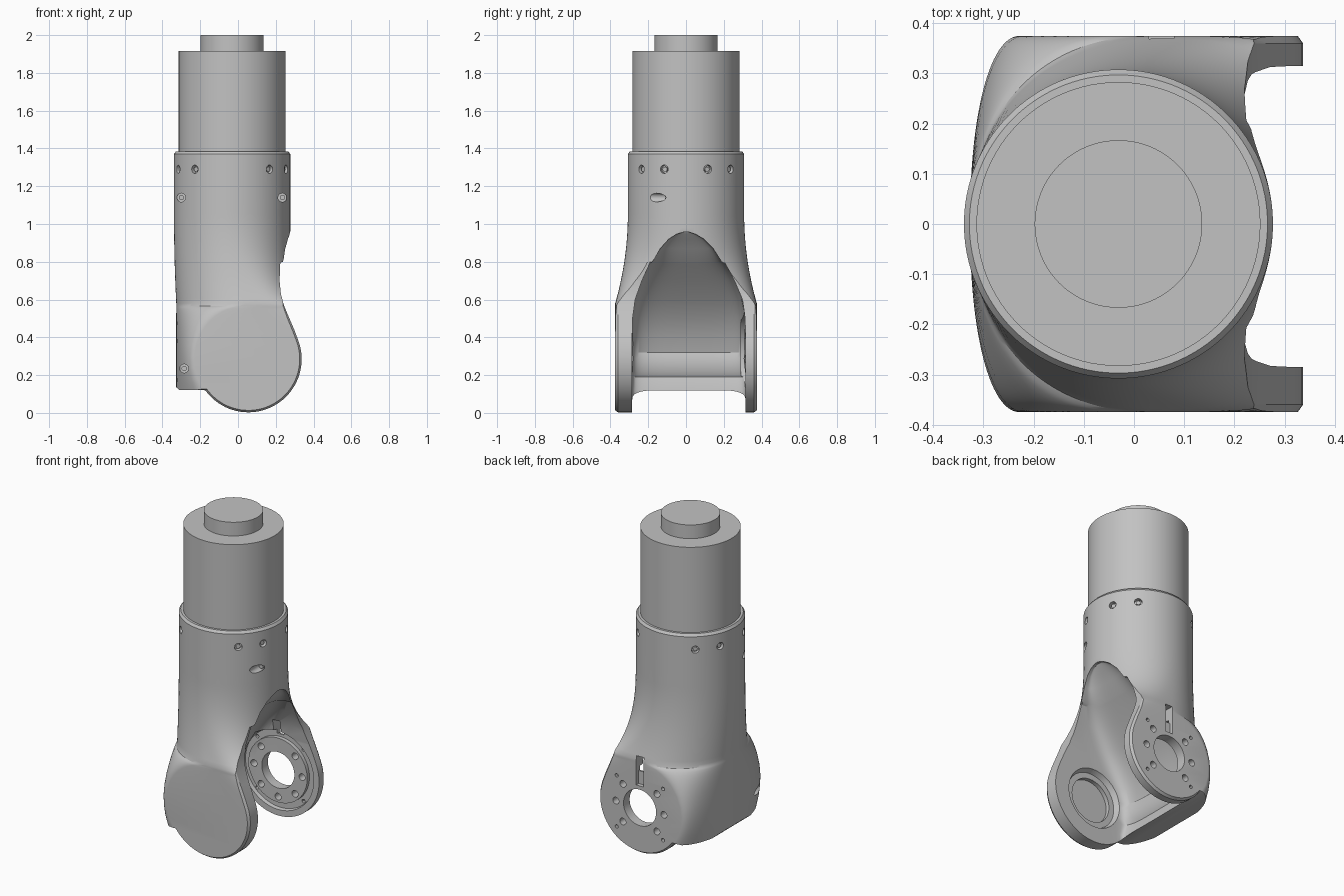
import bpy, bmesh
from math import sin, cos, pi, radians, sqrt
from mathutils import Vector, Matrix

old = bpy.data.objects.get("Cube")
if old:
    bpy.data.objects.remove(old)

grey = bpy.data.materials.new("light grey metal")
grey.use_nodes = True
COLOUR = (0.54, 0.54, 0.54, 1)
grey.diffuse_color = COLOUR
grey.node_tree.nodes["Principled BSDF"].inputs["Base Color"].default_value = COLOUR

AXIS_X = -0.031                # centre line of the upper tube
TUBE_R = 0.308                 # radius of the sleeve
JX, JZ, JR = 0.055, 0.285, 0.282  # joint centre and ear radius


def make(name, bm):
    bmesh.ops.recalc_face_normals(bm, faces=bm.faces)
    mesh = bpy.data.meshes.new(name)
    bm.to_mesh(mesh)
    bm.free()
    mesh.materials.append(grey)
    ob = bpy.data.objects.new(name, mesh)
    bpy.context.collection.objects.link(ob)
    return ob


def activate(ob):
    bpy.ops.object.select_all(action='DESELECT')
    ob.select_set(True)
    bpy.context.view_layer.objects.active = ob


def smooth(ob):
    activate(ob)
    bpy.ops.object.shade_smooth_by_angle(angle=radians(30))


def combine(ob, tool, operation):
    activate(ob)
    mod = ob.modifiers.new(operation, 'BOOLEAN')
    mod.object, mod.operation, mod.solver = tool, operation, 'EXACT'
    bpy.ops.object.modifier_apply(modifier=mod.name)
    bpy.data.objects.remove(tool)


def add_cyl(bm, r, a, b, seg=24):
    a, b = Vector(a), Vector(b)
    d = b - a
    turn = d.to_track_quat('Z', 'Y').to_matrix().to_4x4()
    bmesh.ops.create_cone(bm, cap_ends=True, segments=seg, radius1=r, radius2=r,
                          depth=d.length, matrix=Matrix.Translation((a + b) / 2) @ turn)


def cylinder(name, r, a, b, seg=72):
    bm = bmesh.new()
    add_cyl(bm, r, a, b, seg)
    return make(name, bm)


def loft(name, rings, closed=False):
    bm = bmesh.new()
    loops = [[bm.verts.new(p) for p in ring] for ring in rings]
    n = len(loops[0])
    pairs = list(zip(loops, loops[1:]))
    if closed:
        pairs.append((loops[-1], loops[0]))
    else:
        bm.faces.new(loops[0])
        bm.faces.new(loops[-1])
    for lo, hi in pairs:
        for i in range(n):
            j = (i + 1) % n
            bm.faces.new((lo[i], lo[j], hi[j], hi[i]))
    return make(name, bm)


def lathe(name, profile, seg=72):
    # closed (radius, y) profile turned about the joint axis
    rings = []
    for i in range(seg):
        a = 2 * pi * i / seg
        rings.append([(JX + r * cos(a), y, JZ + r * sin(a)) for r, y in profile])
    return loft(name, rings, closed=True)


def power(v, n):
    return (1 if v > 0 else -1) * abs(v) ** (2 / n) if abs(v) > 1e-9 else 0.0


def body_ring(z, scale=1.0, seg=112):
    # round at the top; lower down the back wraps around the flat round ears
    t = min(1, max(0, (1.05 - z) / 0.47)) ** 2
    low = min(1, max(0, (0.58 - z) / 0.2))
    rim = sqrt(max(0, JR ** 2 - (z - JZ) ** 2))
    xc = AXIS_X + (JX - AXIS_X) * t - rim
    half = TUBE_R + 0.067 * t
    left = xc - (AXIS_X - TUBE_R) - 0.012 * t
    right = AXIS_X + TUBE_R + 0.085 * t ** 4 + 0.12 * low - xc
    ring = []
    for i in range(seg):
        a = 2 * pi * (i + 0.5) / seg
        n = 2 + (2 * t ** 2 + 14 * low if cos(a) > 0 else 0.15 * t)
        w = right if cos(a) > 0 else left
        ring.append((xc + scale * w * power(cos(a), n), scale * half * power(sin(a), n), z))
    return ring


# fork body
levels = [-0.03] + [0.06 * i for i in range(1, 8)] + [0.46, 0.49, 0.515, 0.535, 0.55, 0.56, 0.566]
levels += [0.58 + 0.025 * i for i in range(20)] + [1.2, 1.37]
body = loft("fork_body", [body_ring(z) for z in levels] + [body_ring(1.385, 0.965)])

# side outline trims the body, with softened rims on the outer faces
outline = [(-0.4, 1.5), (-0.4, 0.14), (-0.325, 0.135), (-0.31, 0.12), (-0.18, 0.12)]
for i in range(41):
    a = radians(216 + 164 * i / 40)
    outline.append((JX + JR * cos(a), JZ + JR * sin(a)))
outline += [(0.298, 0.44), (0.27, 0.505), (0.243, 0.57), (0.227, 0.63), (0.22, 0.7),
            (0.224, 0.795), (0.238, 0.8), (0.279, 0.97), (0.4, 0.98), (0.4, 1.5)]
slices = []
for y, k in ((-0.4, 0.9), (-0.36, 1), (0.36, 1), (0.4, 0.9)):
    slices.append([(JX + k * (x - JX), y, JZ + k * (z - JZ)) for x, z in outline])
combine(body, loft("outline", slices), 'INTERSECT')

# arched scoop between the ears: height, half width, depth
scoop = []
for z, w, b in [(-0.1, 0.3, -0.17), (0.12, 0.3, -0.175), (0.19, 0.3, -0.2), (0.22, 0.3, -0.185),
                (0.29, 0.3, -0.185), (0.32, 0.3, -0.195), (0.4, 0.3, -0.17), (0.5, 0.298, -0.12),
                (0.6, 0.284, -0.05), (0.7, 0.245, 0.04), (0.79, 0.2, 0.12), (0.8, 0.182, 0.13),
                (0.87, 0.14, 0.185), (0.92, 0.093, 0.225), (0.945, 0.052, 0.25), (0.958, 0.012, 0.26)]:
    f = min(1, w / 0.28) ** 2
    k, n, mid = min(0.2 * f, 0.06 + 0.35 * max(0, z - 0.1)), 2 + 3 * f, 0.015 * f
    ring = [(0.6, mid - w, z)]
    for i in range(33):
        a = -pi / 2 + pi * i / 32
        ring.append((b + k - k * power(cos(a), n), mid + w * power(sin(a), n), z))
    scoop.append(ring + [(0.6, mid + w, z)])
combine(body, loft("scoop", scoop), 'DIFFERENCE')

# back ear: bore, inner groove, cable slot
combine(body, cylinder("bore", 0.112, (JX, 0.2, JZ), (JX, 0.5, JZ)), 'DIFFERENCE')
combine(body, lathe("groove", [(0.2, 0.29), (0.25, 0.29), (0.24, 0.338), (0.2, 0.338)]), 'DIFFERENCE')
for low, high, depth in ((0.42, 0.6, 0.35), (0.5, 0.6, 0.22)):
    slot = [(JX - 0.025, low), (JX + 0.025, low), (JX + 0.025, high), (JX - 0.025, high)]
    combine(body, loft("slot", [[(x, y, z) for x, z in slot] for y in (depth, 0.45)]), 'DIFFERENCE')

# front ear: stepped blind recess on the inside
combine(body, lathe("seat", [(0.13, -0.25), (0.2, -0.25), (0.17, -0.315), (0.13, -0.315)]), 'DIFFERENCE')
combine(body, cylinder("pocket", 0.135, (JX, -0.24, JZ), (JX, -0.34, JZ)), 'DIFFERENCE')

# bolt circles, dowel holes and sleeve screw holes
bm = bmesh.new()
for i in range(8):
    a = pi / 2 + i * pi / 4
    if i:
        x, z = JX + 0.165 * cos(a), JZ + 0.165 * sin(a)
        add_cyl(bm, 0.021, (x, 0.28, z), (x, 0.42, z), 20)
    if i % 2:
        x, z = JX + 0.225 * cos(a), JZ + 0.225 * sin(a)
        add_cyl(bm, 0.011, (x, 0.29, z), (x, 0.42, z), 12)
screws = []
for base in (0, 180):
    for off in (-50, -22, 22, 50):
        a = radians(base + off)
        d = Vector((cos(a), sin(a), 0))
        p = Vector((AXIS_X, 0, 1.29)) + d * TUBE_R
        screws.append((p, d, 0.022, 0.025))
for x, z, y in ((0.235, 1.14, 0.155), (-0.3, 1.14, 0.15), (-0.285, 0.235, 0.27)):
    screws.append((Vector((x, -y, z)), Vector((0, -1, 0)), 0.023, 0.06))
for p, d, r, deep in screws:
    add_cyl(bm, r, p - d * deep, p + d * 0.2)
combine(body, make("holes", bm), 'DIFFERENCE')
smooth(body)

# screw heads sunk in their holes
bm = bmesh.new()
for p, d, r, deep in screws:
    add_cyl(bm, r * 0.6, p - d * (deep + 0.005), p - d * (deep - 0.015), 16)
smooth(make("screw_heads", bm))

# upper tube and end boss
for name, r, z0, z1 in (("upper_tube", 0.283, 1.3, 1.915), ("end_boss", 0.167, 1.88, 2.0)):
    smooth(cylinder(name, r, (AXIS_X, 0, z0), (AXIS_X, 0, z1), 96))
